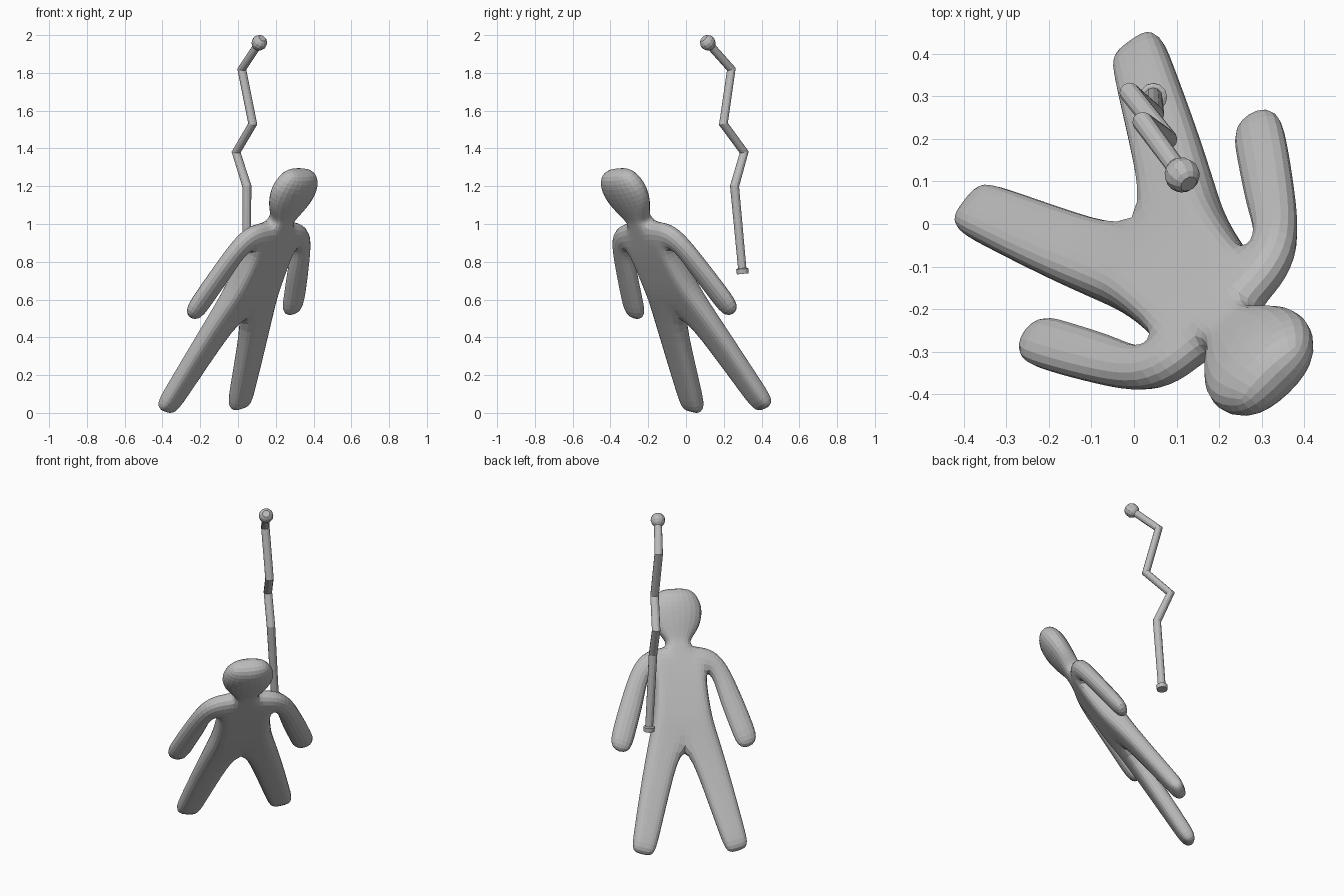
import bpy, bmesh, math
from mathutils import Vector

if "Cube" in bpy.data.objects:
    bpy.data.objects.remove(bpy.data.objects["Cube"])

grey = bpy.data.materials.new("plain_grey")
grey.diffuse_color = (0.5, 0.5, 0.5, 1)
grey.use_nodes = True
grey.node_tree.nodes["Principled BSDF"].inputs["Base Color"].default_value = grey.diffuse_color


def finish(name, bm):
    bmesh.ops.recalc_face_normals(bm, faces=bm.faces[:])
    mesh = bpy.data.meshes.new(name)
    bm.to_mesh(mesh)
    bm.free()
    ob = bpy.data.objects.new(name, mesh)
    mesh.materials.append(grey)
    bpy.context.collection.objects.link(ob)
    return ob


# Leaning plane of the figure: side, up and thickness directions
s = math.sqrt(0.5)
lean = math.radians(32.5)
side0 = Vector((s, s, 0))
up0 = Vector((s * math.sin(lean), -s * math.sin(lean), math.cos(lean)))
roll = 0.035
SIDE = side0 * math.cos(roll) + up0 * math.sin(roll)
UP = up0 * math.cos(roll) - side0 * math.sin(roll)
OUT = SIDE.cross(UP)
BASE = Vector((-0.216, 0.216, 0)) + side0 * 0.028

# Half-figure cage strips: rows of (half thickness, points as side/up)
leg_and_torso = [
    (0.040, [(0.210, 0.000), (0.275, 0.018), (0.340, 0.036)]),
    (0.044, [(0.172, 0.110), (0.245, 0.130), (0.318, 0.150)]),
    (0.046, [(0.085, 0.406), (0.170, 0.430), (0.255, 0.454)]),
    (0.056, [(0.000, 0.660), (0.100, 0.670), (0.200, 0.680)]),
    (0.066, [(0.000, 0.780), (0.090, 0.785), (0.170, 0.790)]),
    (0.066, [(0.000, 0.930), (0.085, 0.930), (0.155, 0.930)]),
    (0.064, [(0.000, 1.050), (0.080, 1.050), (0.150, 1.050)]),
    (0.052, [(0.000, 1.200), (0.070, 1.195), (0.150, 1.195)]),
]
arm = [
    (0.055, [(0.150, 1.050), (0.150, 1.195)]),
    (0.050, [(0.190, 1.000), (0.255, 1.140)]),
    (0.046, [(0.208, 0.895), (0.335, 0.945)]),
    (0.045, [(0.270, 0.705), (0.402, 0.755)]),
    (0.042, [(0.310, 0.580), (0.438, 0.626)]),
]
head = [
    (0.052, [(0.000, 1.200), (0.070, 1.195)]),
    (0.050, [(0.000, 1.235), (0.073, 1.235)]),
    (0.072, [(0.000, 1.300), (0.135, 1.300)]),
    (0.090, [(0.000, 1.420), (0.165, 1.420)]),
    (0.068, [(0.000, 1.530), (0.100, 1.530)]),
]

bm = bmesh.new()
front, back = {}, {}


def vert(u, v, d):
    key = (round(u, 4), round(v, 4))
    if key not in front:
        mid = BASE + SIDE * u + UP * v
        front[key] = bm.verts.new(mid + OUT * d)
        back[key] = bm.verts.new(mid - OUT * d)
    return key


sheet = []
for strip in (leg_and_torso, arm, head):
    for sign in (1, -1):
        rows = []
        for d, pts in strip:
            # the rim of the head is thinner than its middle
            rows.append([vert(sign * u, v, d * (0.6 if strip is head and u > 0.09 else 1))
                         for u, v in pts])
        for r0, r1 in zip(rows, rows[1:]):
            for i in range(len(r0) - 1):
                sheet.append((r0[i], r0[i + 1], r1[i + 1], r1[i]))

# Front and back faces, then close the rim
edges = {}
for q in sheet:
    bm.faces.new([front[k] for k in q])
    bm.faces.new([back[k] for k in reversed(q)])
    for a, b in zip(q, q[1:] + q[:1]):
        e = frozenset((a, b))
        edges[e] = edges.get(e, 0) + 1
for e, n in edges.items():
    if n == 1:
        a, b = tuple(e)
        bm.faces.new((front[a], front[b], back[b], back[a]))

figure = finish("leaning_figure", bm)
mod = figure.modifiers.new("rounding", 'SUBSURF')
mod.levels = mod.render_levels = 2
bpy.context.view_layer.objects.active = figure
figure.select_set(True)
bpy.ops.object.modifier_apply(modifier=mod.name)

# Stand the figure on the ground, centred
lo = [min(v.co[i] for v in figure.data.vertices) for i in range(3)]
hi = [max(v.co[i] for v in figure.data.vertices) for i in range(3)]
shift = Vector((-(lo[0] + hi[0]) / 2, -(lo[1] + hi[1]) / 2, -lo[2]))
for v in figure.data.vertices:
    v.co += shift


# Crooked staff: rings swept along a path
def sweep(name, rings, sides=12):
    bm = bmesh.new()
    loops = []
    for p, axis, r in rings:
        x = axis.cross(Vector((1, 0, 0))).normalized()
        y = axis.cross(x).normalized()
        loops.append([bm.verts.new(p + (x * math.cos(a) + y * math.sin(a)) * r)
                      for a in (2 * math.pi * i / sides for i in range(sides))])
    for l0, l1 in zip(loops, loops[1:]):
        for i in range(sides):
            j = (i + 1) % sides
            bm.faces.new((l0[i], l0[j], l1[j], l1[i]))
    bm.faces.new(loops[0])
    bm.faces.new(loops[-1])
    return finish(name, bm)


path = [Vector(p) for p in ((0.045, 0.300, 0.74), (0.047, 0.257, 1.20), (-0.010, 0.308, 1.38),
                            (0.078, 0.198, 1.53), (0.020, 0.240, 1.82), (0.113, 0.115, 1.96))]
rings = []
for i, p in enumerate(path):
    d0 = (p - path[max(i - 1, 0)]).normalized()
    d1 = (path[min(i + 1, len(path) - 1)] - p).normalized()
    rings.append((p, (d0 + d1).normalized(), 0.024 if 0 < i < 5 else 0.022))
sweep("crooked_staff", rings)

# Foot ferrule and top knob with a flat end
foot_dir = (path[1] - path[0]).normalized()
sweep("staff_ferrule", [(path[0] + foot_dir * t, foot_dir, r)
                        for t, r in ((-0.004, 0.031), (0.022, 0.033), (0.026, 0.026))])
top_dir = (path[5] - path[4]).normalized()
sweep("staff_knob", [(path[5] + top_dir * t, top_dir, r)
                     for t, r in ((-0.038, 0.021), (-0.024, 0.034), (-0.006, 0.041),
                                  (0.012, 0.040), (0.026, 0.032), (0.035, 0.021))])
